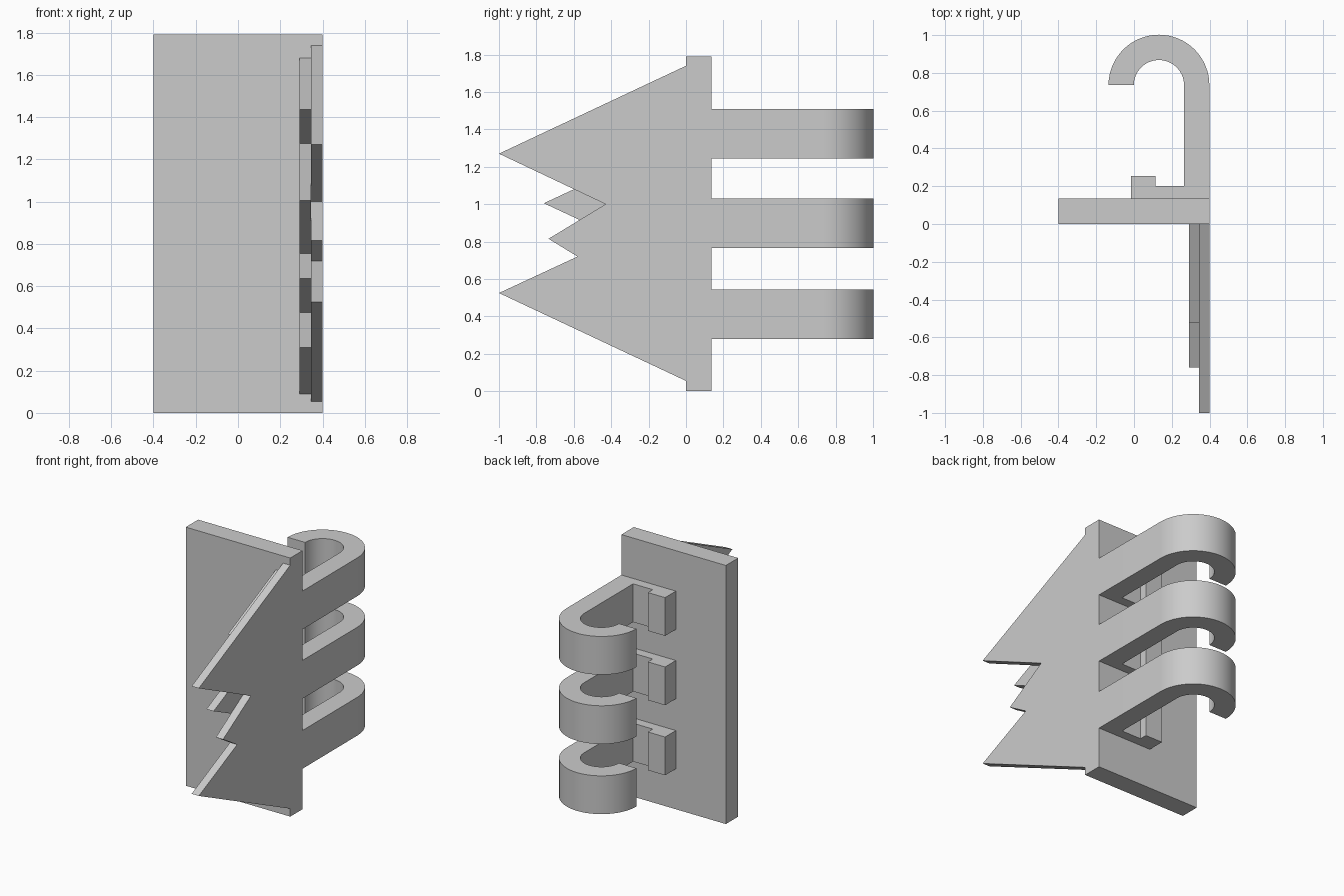
import bpy
import bmesh
import math
from mathutils import Vector

cube = bpy.data.objects.get("Cube")
if cube:
    bpy.data.objects.remove(cube, do_unlink=True)

# Single plain material
grey = bpy.data.materials.new("light grey")
grey.use_nodes = True
colour = (0.6, 0.6, 0.6, 1)
grey.diffuse_color = colour
grey.node_tree.nodes["Principled BSDF"].inputs["Base Color"].default_value = colour


def prism(name, outline, axis, low, high):
    """Extrude a flat outline along x (outline is y, z) or z (outline is x, y)."""
    bm = bmesh.new()
    if axis == "x":
        points = [(low, a, b) for a, b in outline]
        push = Vector((high - low, 0, 0))
    else:
        points = [(a, b, low) for a, b in outline]
        push = Vector((0, 0, high - low))
    face = bm.faces.new([bm.verts.new(p) for p in points])
    grown = bmesh.ops.extrude_face_region(bm, geom=[face], use_keep_orig=True)
    moved = [v for v in grown["geom"] if isinstance(v, bmesh.types.BMVert)]
    bmesh.ops.translate(bm, verts=moved, vec=push)
    bmesh.ops.recalc_face_normals(bm, faces=bm.faces[:])
    mesh = bpy.data.meshes.new(name)
    bm.to_mesh(mesh)
    bm.free()
    mesh.materials.append(grey)
    obj = bpy.data.objects.new(name, mesh)
    bpy.context.collection.objects.link(obj)
    return obj


def smooth(obj):
    bpy.ops.object.select_all(action="DESELECT")
    obj.select_set(True)
    bpy.context.view_layer.objects.active = obj
    bpy.ops.object.shade_smooth_by_angle(angle=math.radians(30))


def half_ring(radius, steps=32):
    """Arc from the +x side over the back to the -x side of the hook bend."""
    return [(0.132 + radius * math.cos(math.pi * i / steps),
             0.735 + radius * math.sin(math.pi * i / steps))
            for i in range(steps + 1)]


# Back plate
EDGE, BACK = 0.4, 0.135
prism("back_plate", [(-EDGE, 0), (EDGE, 0), (EDGE, BACK), (-EDGE, BACK)], "z", 0, 1.79)

# Two layered toothed fins on the front
outer = [(0, 1.74), (-1, 1.27), (-0.43, 1.0), (-0.735, 0.815),
         (-0.58, 0.72), (-1, 0.525), (0, 0.055)]
inner = [(0, 1.68), (-0.525, 1.435), (-0.18, 1.275), (-0.76, 1.005),
         (-0.225, 0.755), (-0.485, 0.635), (-0.14, 0.475), (-0.495, 0.31), (0, 0.09)]
prism("outer_fin", outer, "x", 0.345, EDGE)
prism("inner_fin", inner, "x", 0.29, 0.345)

# Three hooks, each with a stepped foot against the plate
foot = [(0.265, 0.2), (0.115, 0.2), (0.115, 0.253), (-0.017, 0.253), (-0.017, BACK)]
hook = [(EDGE, BACK)] + half_ring(0.267) + half_ring(0.133)[::-1] + foot
for name, z in (("lower", 0.28), ("middle", 0.765), ("upper", 1.245)):
    smooth(prism(name + "_hook", hook, "z", z, z + 0.265))
